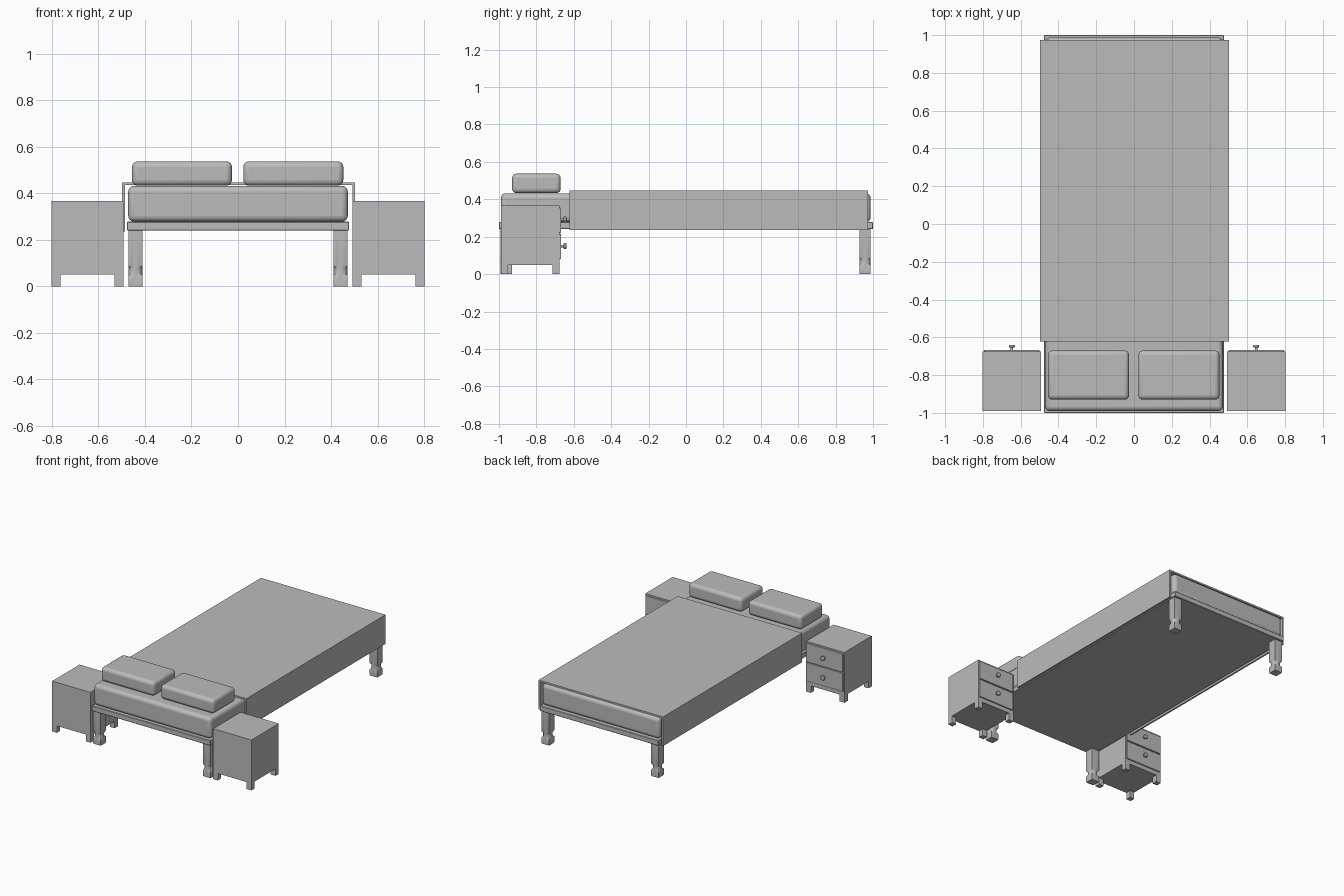
import bpy, bmesh, math
from mathutils import Matrix, Vector

cube = bpy.data.objects.get("Cube")
if cube:
    bpy.data.objects.remove(cube)

grey = bpy.data.materials.new("plain grey")
grey.use_nodes = True
GREY = (0.5, 0.5, 0.5, 1)
grey.diffuse_color = GREY
grey.node_tree.nodes["Principled BSDF"].inputs["Base Color"].default_value = GREY


def add_box(bm, lo, hi):
    lo, hi = Vector(lo), Vector(hi)
    mat = Matrix.Translation((lo + hi) / 2) @ Matrix.Diagonal((*(hi - lo), 1))
    bmesh.ops.create_cube(bm, size=1, matrix=mat)


def finish(name, bm, bevel=0, segments=4, smooth=False):
    bmesh.ops.recalc_face_normals(bm, faces=bm.faces)
    mesh = bpy.data.meshes.new(name)
    bm.to_mesh(mesh)
    bm.free()
    mesh.materials.append(grey)
    obj = bpy.data.objects.new(name, mesh)
    bpy.context.collection.objects.link(obj)
    if bevel:
        mod = obj.modifiers.new("soft edges", 'BEVEL')
        mod.width, mod.segments = bevel, segments
    if smooth:
        bpy.ops.object.select_all(action='DESELECT')
        obj.select_set(True)
        bpy.context.view_layer.objects.active = obj
        bpy.ops.object.shade_smooth_by_angle(angle=math.radians(35))
    return obj


def box(name, lo, hi, **kw):
    bm = bmesh.new()
    add_box(bm, lo, hi)
    return finish(name, bm, **kw)


def loft(name, centre, levels, half, steps=24):
    """Stack rings that blend from square (1) to round (0) at each height."""
    bm = bmesh.new()
    rings = []
    for z, square in levels:
        ring = []
        for i in range(steps):
            a = math.tau * (i + 0.5 * (steps % 8)) / steps
            c, s = math.cos(a), math.sin(a)
            r = half * (1 + square * (1 / max(abs(c), abs(s)) - 1))
            ring.append(bm.verts.new((centre[0] + r * c, centre[1] + r * s, z)))
        rings.append(ring)
    for a, b in zip(rings, rings[1:]):
        for i in range(steps):
            j = (i + 1) % steps
            bm.faces.new((a[i], a[j], b[j], b[i]))
    bm.faces.new(rings[0])
    bm.faces.new(rings[-1])
    return finish(name, bm, smooth=True)


# Bed frame, mattress and pillows
box("bed_frame", (-0.477, -1, 0.24), (0.477, 1, 0.278), bevel=0.003, segments=1)
box("mattress", (-0.472, -0.99, 0.278), (0.472, 0.987, 0.432),
    bevel=0.025, smooth=True)
for side, lo, hi in (("right", -0.456, -0.026), ("left", 0.023, 0.453)):
    box(side + "_pillow", (lo, -0.93, 0.433), (hi, -0.67, 0.537),
        bevel=0.024, smooth=True)

# Blanket: a thin sheet folded over both sides, open at the ends
outline = [(-0.498, 0.235), (-0.498, 0.447), (0.504, 0.447), (0.504, 0.235),
           (0.492, 0.235), (0.492, 0.435), (-0.486, 0.435), (-0.486, 0.235)]
bm = bmesh.new()
face = bm.faces.new([bm.verts.new((x, -0.623, z)) for x, z in outline])
out = bmesh.ops.extrude_face_region(bm, geom=[face])
moved = [v for v in out["geom"] if isinstance(v, bmesh.types.BMVert)]
bmesh.ops.translate(bm, verts=moved, vec=(0, 1.597, 0))
finish("blanket", bm)

# Legs: square posts with a rounded neck above a block foot
leg_levels = [(0, 0.8), (0.008, 1), (0.045, 1), (0.054, 0),
              (0.078, 0), (0.09, 1), (0.24, 1)]
for side, sx in (("right", -1), ("left", 1)):
    for end, y in (("front", -0.96), ("back", 0.957)):
        loft(f"{end}_{side}_leg", (sx * 0.441, y), leg_levels, 0.0305)

# Nightstands with drawers opening towards the foot of the bed
X0, X1, Y0, Y1, FOOT = 0.493, 0.801, -0.99, -0.676, 0.038
for side, sx in (("right", -1), ("left", 1)):
    name = side + "_nightstand"
    box(name + "_body", (sx * X0, Y0, 0.05), (sx * X1, Y1, 0.366)) if sx > 0 else \
        box(name + "_body", (-X1, Y0, 0.05), (-X0, Y1, 0.366))
    mid = sx * (X0 + X1) / 2
    width = (X1 - X0) / 2

    bm = bmesh.new()
    for fx in (-1, 1):
        for y in (Y0, Y1 - FOOT):
            x = mid + fx * (width - FOOT / 2)
            add_box(bm, (x - FOOT / 2, y, 0), (x + FOOT / 2, y + FOOT, 0.05))
    finish(name + "_feet", bm)

    for level, z in (("lower", 0.147), ("upper", 0.288)):
        box(f"{name}_{level}_drawer", (mid - width + 0.008, Y1 - 0.01, z - 0.067),
            (mid + width - 0.008, Y1 + 0.009, z + 0.067), bevel=0.004, segments=2)
        bm = bmesh.new()
        for radius, start, end in ((0.007, 0.005, 0.026), (0.016, 0.022, 0.036)):
            place = Matrix.Translation((mid, Y1 + (start + end) / 2, z + 0.003))
            bmesh.ops.create_cone(
                bm, cap_ends=True, segments=20, radius1=radius, radius2=radius,
                depth=end - start, matrix=place @ Matrix.Rotation(math.pi / 2, 4, 'X'))
        finish(f"{name}_{level}_knob", bm, bevel=0.003, segments=2, smooth=True)
